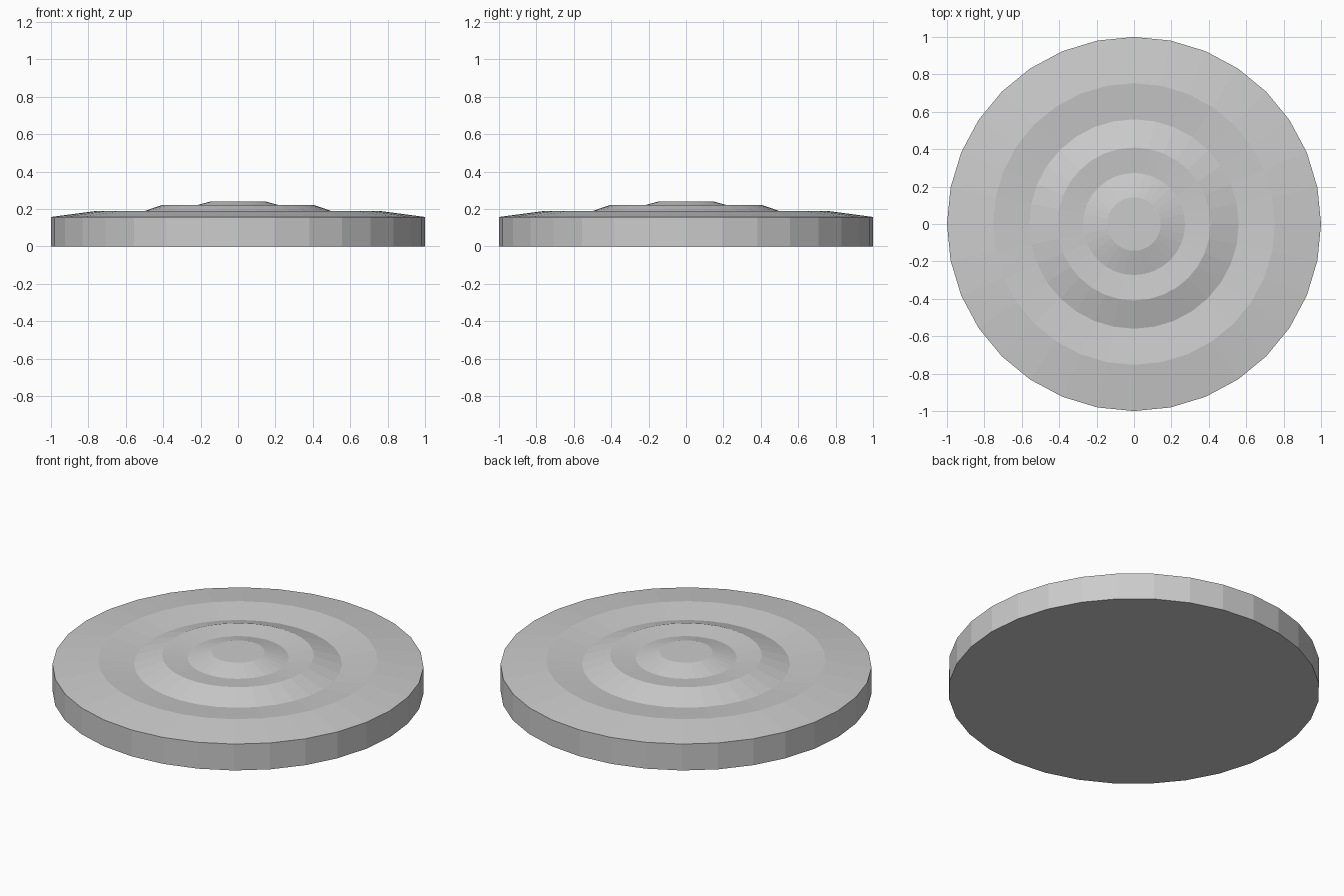
import bpy, bmesh
from math import cos, sin, pi

if "Cube" in bpy.data.objects:
    bpy.data.objects.remove(bpy.data.objects["Cube"])

SIDES = 32
# (radius, height) from the base edge inward: rim, ridge, groove, ridge, groove, centre cap
PROFILE = [(1.0, 0.0), (1.0, 0.157), (0.753, 0.19), (0.56, 0.168),
           (0.409, 0.22), (0.273, 0.206), (0.143, 0.241)]

bm = bmesh.new()
rings = [[bm.verts.new((r * cos(2 * pi * i / SIDES), r * sin(2 * pi * i / SIDES), z))
          for i in range(SIDES)] for r, z in PROFILE]

# Side wall and rippled top
for low, high in zip(rings, rings[1:]):
    for i in range(SIDES):
        j = (i + 1) % SIDES
        bm.faces.new((low[i], low[j], high[j], high[i]))

# Flat underside and centre cap
bm.faces.new(rings[0][::-1])
bm.faces.new(rings[-1])

mesh = bpy.data.meshes.new("rippled_disc")
bm.to_mesh(mesh)
bm.free()
disc = bpy.data.objects.new("rippled_disc", mesh)
bpy.context.collection.objects.link(disc)
